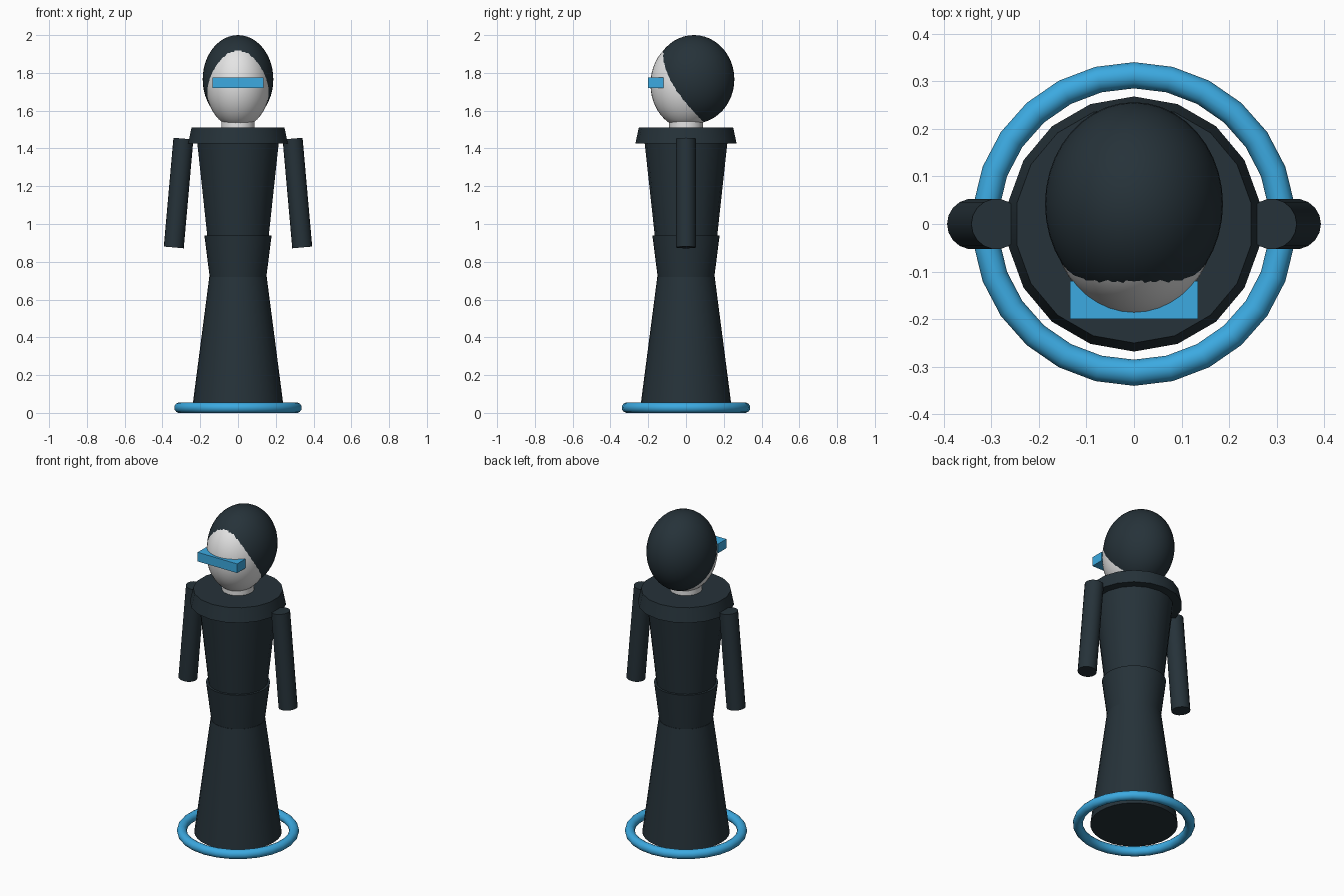
import bpy, bmesh, math
from mathutils import Vector

if "Cube" in bpy.data.objects:
    bpy.data.objects.remove(bpy.data.objects["Cube"])


def material(name, rgb):
    m = bpy.data.materials.new(name)
    m.diffuse_color = (*rgb, 1)
    m.use_nodes = True
    m.node_tree.nodes["Principled BSDF"].inputs["Base Color"].default_value = m.diffuse_color
    return m


DARK = material("charcoal", (0.019, 0.032, 0.041))
PALE = material("pale grey", (0.78, 0.78, 0.78))
BLUE = material("bright blue", (0.045, 0.40, 0.75))


def finish(name, mat, smooth=True):
    ob = bpy.context.object
    ob.name = ob.data.name = name
    ob.data.materials.append(mat)
    bpy.ops.object.transform_apply(location=True, rotation=True, scale=True)
    if smooth:
        bpy.ops.object.shade_smooth_by_angle(angle=math.radians(35))
    return ob


def taper(name, z0, z1, r0, r1, mat, sides=18):
    bpy.ops.mesh.primitive_cone_add(vertices=sides, radius1=r0, radius2=r1,
                                    depth=z1 - z0, location=(0, 0, (z0 + z1) / 2))
    return finish(name, mat)


def rod(name, a, b, r, mat, sides=18):
    a, b = Vector(a), Vector(b)
    bpy.ops.mesh.primitive_cylinder_add(vertices=sides, radius=r, depth=(b - a).length,
                                        location=(a + b) / 2)
    bpy.context.object.rotation_euler = (b - a).to_track_quat('Z', 'Y').to_euler()
    return finish(name, mat)


def ellipsoid(name, centre, radii, mat):
    bpy.ops.mesh.primitive_uv_sphere_add(segments=40, ring_count=24, radius=1, location=centre)
    bpy.context.object.scale = radii
    return finish(name, mat)


# Robe: flared skirt, hips, torso and shoulder collar
taper("skirt", 0.02, 0.72, 0.243, 0.152, DARK, 32)
taper("hips", 0.72, 0.94, 0.150, 0.178, DARK, 32)
taper("torso", 0.935, 1.43, 0.165, 0.219, DARK)
taper("collar", 1.425, 1.51, 0.268, 0.250, DARK)

# Arms hang slightly outward
for side, s in (("left", 1), ("right", -1)):
    rod(side + "_arm", (s * 0.34, 0, 0.876), (s * 0.289, 0, 1.452), 0.053, DARK)

# Neck, face and the hood that overlaps the back of the head
taper("neck", 1.50, 1.58, 0.09, 0.09, PALE)
ellipsoid("face", (0, 0, 1.74), (0.17, 0.188, 0.232), PALE)
ellipsoid("hood", (0, 0.042, 1.766), (0.187, 0.214, 0.234), DARK)

# Visor bar across the eyes
bpy.ops.mesh.primitive_cube_add(size=1, location=(0, -0.16, 1.747))
bpy.context.object.scale = (0.268, 0.08, 0.056)
finish("visor", BLUE, smooth=False)

# Ring around the hem
bpy.ops.mesh.primitive_torus_add(major_segments=26, minor_segments=14, major_radius=0.3125,
                                 minor_radius=0.0275, location=(0, 0, 0.0275),
                                 rotation=(0, 0, math.pi / 2))
finish("base_ring", BLUE)
